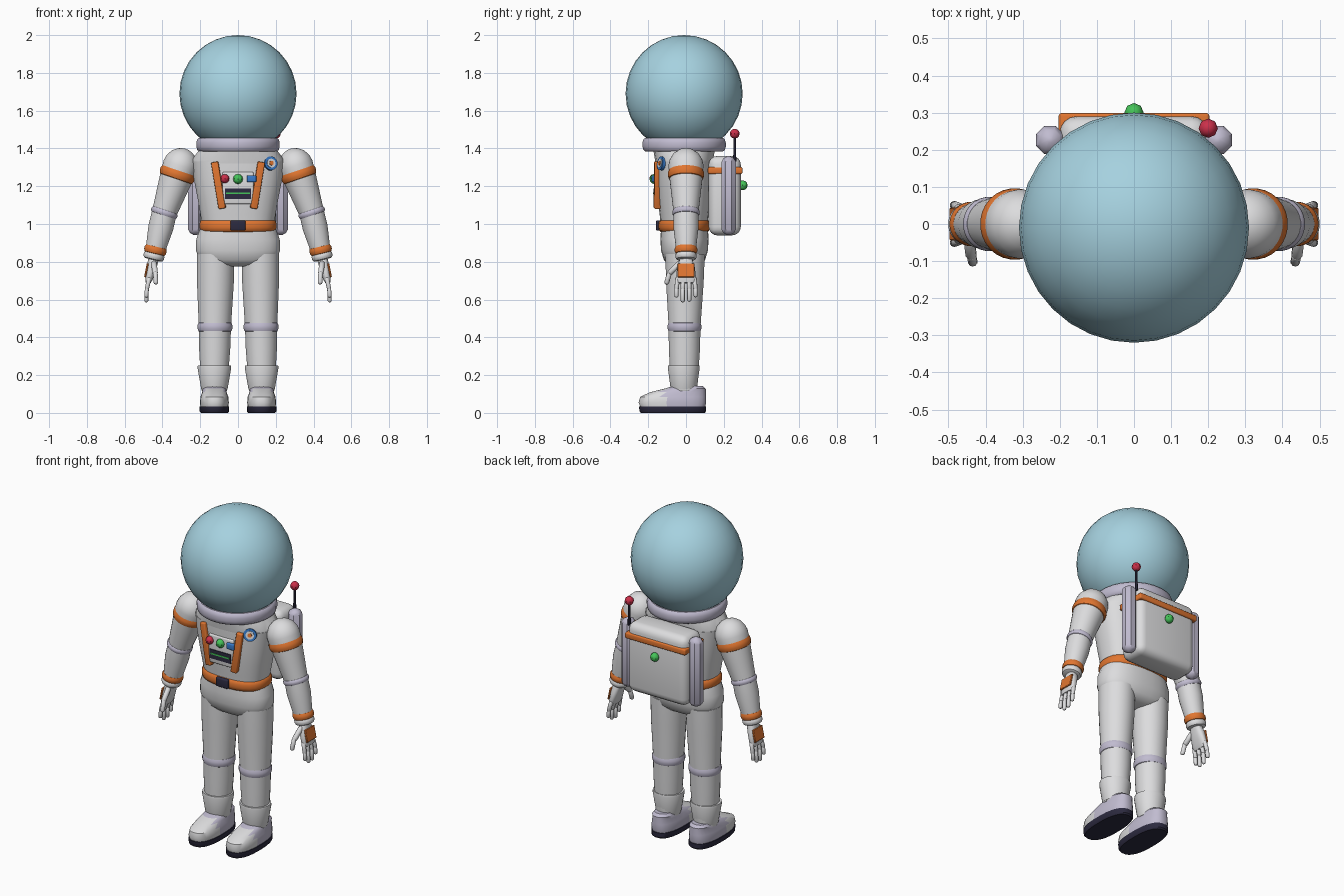
import bpy, bmesh, math
from mathutils import Matrix, Vector

if "Cube" in bpy.data.objects:
    bpy.data.objects.remove(bpy.data.objects["Cube"])


def material(name, *rgb):
    m = bpy.data.materials.new(name)
    m.use_nodes = True
    m.diffuse_color = (*rgb, 1)
    m.node_tree.nodes["Principled BSDF"].inputs["Base Color"].default_value = (*rgb, 1)
    return m


WHITE = material("suit white", 0.72, 0.72, 0.73)
LILAC = material("trim lilac grey", 0.53, 0.5, 0.63)
ORANGE = material("safety orange", 0.75, 0.18, 0.03)
NAVY = material("dark navy", 0.025, 0.023, 0.05)
GLASS = material("pale blue glass", 0.38, 0.64, 0.74)
RED = material("signal red", 0.6, 0.03, 0.07)
GREEN = material("signal green", 0.06, 0.55, 0.1)
BLUE = material("badge blue", 0.04, 0.2, 0.6)


def finish(bm, name, mats, mirror=False, rule=None):
    """Turn a bmesh into an object: smooth with sharp creases, optional mirror."""
    bmesh.ops.recalc_face_normals(bm, faces=bm.faces)
    for f in bm.faces:
        f.smooth = True
        if rule:
            f.material_index = rule(f.calc_center_median())
    for e in bm.edges:
        e.smooth = e.calc_face_angle(0) < math.radians(38)
    me = bpy.data.meshes.new(name)
    bm.to_mesh(me)
    bm.free()
    for m in mats:
        me.materials.append(m)
    ob = bpy.data.objects.new(name, me)
    bpy.context.collection.objects.link(ob)
    if mirror:
        ob.modifiers.new("Mirror", 'MIRROR')
    return ob


def loft(name, mat, rows, a=(0, 0, 0), b=(0, 0, 1), n=28, power=2, mirror=False, mats=None, rule=None):
    """Rows of (distance, radius_x[, radius_y[, shift_y]]) along the axis from a to b."""
    a, d = Vector(a), (Vector(b) - Vector(a)).normalized()
    x = Vector((0, 1, 0)).cross(d).normalized()
    y = d.cross(x)
    bm = bmesh.new()
    rings = []
    for row in rows:
        t, rx = row[:2]
        ry = row[2] if len(row) > 2 else rx
        cy = row[3] if len(row) > 3 else 0
        ring = []
        for i in range(n):
            c, s = (f(math.tau * (i + 0.5) / n) for f in (math.cos, math.sin))
            u = math.copysign(abs(c) ** (2 / power), c) * rx
            v = math.copysign(abs(s) ** (2 / power), s) * ry + cy
            ring.append(bm.verts.new(a + d * t + x * u + y * v))
        rings.append(ring)
    for p, q in zip(rings, rings[1:]):
        for i in range(n):
            j = (i + 1) % n
            bm.faces.new((p[i], p[j], q[j], q[i]))
    bm.faces.new(rings[0])
    bm.faces.new(rings[-1])
    return finish(bm, name, mats or [mat], mirror, rule)


def capsule(name, mat, a, b, r, n=10, mirror=False):
    length = (Vector(b) - Vector(a)).length
    ends = [(math.cos(k), math.sin(k)) for k in (1.4, 0.8, 0.3)]
    rows = [(r - r * s, r * c) for c, s in ends]
    rows += [(length - t, w) for t, w in reversed(rows)]
    return loft(name, mat, rows, a, b, n, mirror=mirror)


def band(name, mat, centre, axis, r, h, ry=None, mirror=False, power=2):
    """A soft-edged ring sleeve around a limb."""
    c, d = Vector(centre), Vector(axis).normalized()
    ry = ry or r
    rows = [(h * (t + 0.5), r - k, ry - k) for t, k in
            ((-0.5, 0.014), (-0.4, 0.005), (-0.15, 0), (0.15, 0), (0.4, 0.005), (0.5, 0.014))]
    return loft(name, mat, rows, c - d * h / 2, c + d, mirror=mirror, power=power)


def box(name, mat, centre, size, bevel=0.0, rot=(0, 0, 0), segments=3, mirror=False):
    bm = bmesh.new()
    bmesh.ops.create_cube(bm, size=1, matrix=Matrix.Diagonal((*size, 1)))
    if bevel:
        bmesh.ops.bevel(bm, geom=bm.edges[:], offset=bevel, segments=segments, profile=0.5, affect='EDGES')
    turn = Matrix.Rotation(rot[2], 4, 'Z') @ Matrix.Rotation(rot[1], 4, 'Y') @ Matrix.Rotation(rot[0], 4, 'X')
    bmesh.ops.transform(bm, matrix=Matrix.Translation(centre) @ turn, verts=bm.verts)
    return finish(bm, name, [mat], mirror)


def ball(name, mat, centre, r, n=8):
    bm = bmesh.new()
    bmesh.ops.create_uvsphere(bm, u_segments=n, v_segments=max(6, n // 2), radius=r,
                              matrix=Matrix.Translation(centre))
    return finish(bm, name, [mat])


# Helmet and collar
ball("helmet", GLASS, (0, -0.01, 1.69), 0.31, 32)
band("collar_ring", LILAC, (0, -0.01, 1.42), (0, 0, 1), 0.222, 0.07)
loft("yoke", WHITE, [(1.32, 0.245, 0.152, -0.01), (1.34, 0.247, 0.155, -0.01),
                     (1.4, 0.2, 0.165, -0.01)], power=2.3)

# Body
loft("torso", WHITE, [(0.97, 0.185, 0.122, -0.01), (1.05, 0.2, 0.13, -0.01), (1.12, 0.212, 0.14, -0.01),
                      (1.24, 0.235, 0.148, -0.01), (1.33, 0.245, 0.15, -0.01)], power=2.5)
loft("hips", WHITE, [(0.775, 0.1, 0.05), (0.785, 0.165, 0.085), (0.81, 0.205, 0.11), (0.86, 0.224, 0.125),
                     (0.92, 0.222, 0.128), (0.98, 0.2, 0.125)], a=(0, -0.008, 0), b=(0, -0.008, 1), power=2.4)
band("belt", ORANGE, (0, -0.01, 0.99), (0, 0, 1), 0.205, 0.065, 0.137, power=2.4)
box("buckle", NAVY, (0, -0.147, 0.992), (0.08, 0.024, 0.055), 0.008)

# Chest harness and control panel
box("chest_strap", ORANGE, (0.103, -0.152, 1.205), (0.038, 0.034, 0.25), 0.006, (0.02, 0.16, 0.14), mirror=True)
box("control_panel", WHITE, (0, -0.152, 1.19), (0.165, 0.03, 0.17), 0.008)
box("panel_display", NAVY, (0, -0.167, 1.16), (0.14, 0.009, 0.055))
box("display_line", GREEN, (0, -0.17, 1.163), (0.125, 0.008, 0.009))
ball("red_button", RED, (-0.07, -0.17, 1.24), 0.024)
ball("green_button", GREEN, (0, -0.167, 1.238), 0.026)
box("blue_button", BLUE, (0.072, -0.17, 1.24), (0.05, 0.024, 0.036), 0.005)
patch, facing = Vector((0.17, -0.125, 1.32)), Vector((0.4, -0.9, 0.15)).normalized()
for name, mat, r, out in (("badge_rim", BLUE, 0.037, 0.014), ("badge_face", WHITE, 0.024, 0.017),
                          ("badge_centre", ORANGE, 0.012, 0.02)):
    loft(name, mat, [(-0.012, r), (out, r)], patch, patch + facing, 16)

# Arms
shoulder, elbow, wrist = Vector((0.305, 0, 1.31)), Vector((0.39, 0, 1.06)), Vector((0.445, 0, 0.83))
upper, lower = elbow - shoulder, wrist - elbow
loft("upper_arm", WHITE, [(-0.092, 0.012), (-0.083, 0.04), (-0.062, 0.068), (-0.03, 0.087), (0.0, 0.093),
                          (0.05, 0.09), (0.15, 0.079), (0.264, 0.066)], shoulder, elbow, mirror=True)
loft("forearm", WHITE, [(-0.01, 0.066), (0.08, 0.067), (0.19, 0.054), (0.236, 0.05)], elbow, wrist, mirror=True)
band("shoulder_band", ORANGE, shoulder.lerp(elbow, 0.19), upper, 0.096, 0.055, mirror=True)
band("elbow_ring", LILAC, elbow, upper, 0.073, 0.035, mirror=True)
band("wrist_band", ORANGE, elbow.lerp(wrist, 0.86), lower, 0.06, 0.045, mirror=True)
band("glove_cuff", WHITE, wrist, lower, 0.056, 0.04, mirror=True)

# Hands
loft("palm", WHITE, [(0, 0.028, 0.034), (0.04, 0.026, 0.047), (0.1, 0.021, 0.054), (0.125, 0.013, 0.048)],
     (0.448, 0, 0.81), (0.476, 0, 0.69), 20, 2.6, mirror=True)
box("hand_plate", ORANGE, (0.485, 0, 0.755), (0.01, 0.09, 0.075), 0.003, (0, -0.2, 0), 1, mirror=True)
for i, (y, tip) in enumerate(((-0.044, 0.61), (-0.015, 0.585), (0.015, 0.588), (0.044, 0.612))):
    knuckle = (0.484, y * 1.15, 0.65)
    capsule(f"finger_base_{i + 1}", WHITE, (0.468, y, 0.72), knuckle, 0.0125, mirror=True)
    capsule(f"finger_tip_{i + 1}", WHITE, (0.482, y * 1.15, 0.665), (0.486, y * 1.15, tip), 0.0115, mirror=True)
capsule("thumb_base", WHITE, (0.446, -0.025, 0.8), (0.438, -0.092, 0.735), 0.016, mirror=True)
capsule("thumb_tip", WHITE, (0.438, -0.084, 0.752), (0.434, -0.105, 0.68), 0.0135, mirror=True)

# Legs
hip, ankle = (0.118, -0.005, 0.84), (0.126, -0.01, 0.12)
loft("leg", WHITE, [(0, 0.1, 0.105), (0.15, 0.098, 0.1), (0.38, 0.086, 0.085), (0.5, 0.083, 0.083),
                    (0.72, 0.068, 0.07)], ankle and hip, ankle, mirror=True)
band("knee_ring", LILAC, (0.122, -0.008, 0.455), (0, 0, 1), 0.093, 0.055, 0.09, mirror=True)
loft("boot_cuff", WHITE, [(0.115, 0.066, 0.066), (0.13, 0.071, 0.07), (0.24, 0.09, 0.085), (0.252, 0.088, 0.083),
                          (0.252, 0.074, 0.07)], (0.125, -0.012, 0), (0.125, -0.012, 1), mirror=True)
band("ankle_band", ORANGE, (0.125, -0.005, 0.125), (0, 0, 1), 0.064, 0.04, 0.062, mirror=True)

# Boots with a white toe cap
loft("boot", LILAC, [(0.03, 0.074, 0.172, -0.07), (0.055, 0.077, 0.18, -0.072), (0.085, 0.074, 0.175, -0.068),
                     (0.11, 0.065, 0.148, -0.042), (0.128, 0.062, 0.11, -0.005), (0.142, 0.05, 0.08, 0.008)],
     (0.125, 0, 0), (0.125, 0, 1), power=2.5, mirror=True, mats=[LILAC, WHITE],
     rule=lambda c: 1 if c.y < -0.12 else 0)
loft("boot_sole", NAVY, [(0, 0.072, 0.17, -0.07), (0.008, 0.078, 0.177, -0.07), (0.035, 0.079, 0.179, -0.071)],
     (0.125, 0, 0), (0.125, 0, 1), power=2.5, mirror=True)

# Backpack
box("backpack", WHITE, (0, 0.205, 1.15), (0.4, 0.17, 0.42), 0.045, segments=4)
box("backpack_band", ORANGE, (0, 0.207, 1.283), (0.406, 0.184, 0.036), 0.008)
capsule("side_tank", LILAC, (0.226, 0.226, 0.94), (0.226, 0.226, 1.36), 0.043, 8, mirror=True)
ball("pack_light", GREEN, (0, 0.3, 1.205), 0.026)
loft("antenna_rod", NAVY, [(1.33, 0.009), (1.47, 0.007)], (0.2, 0.258, 0), (0.2, 0.258, 1), 8)
ball("antenna_tip", RED, (0.2, 0.258, 1.478), 0.026)
